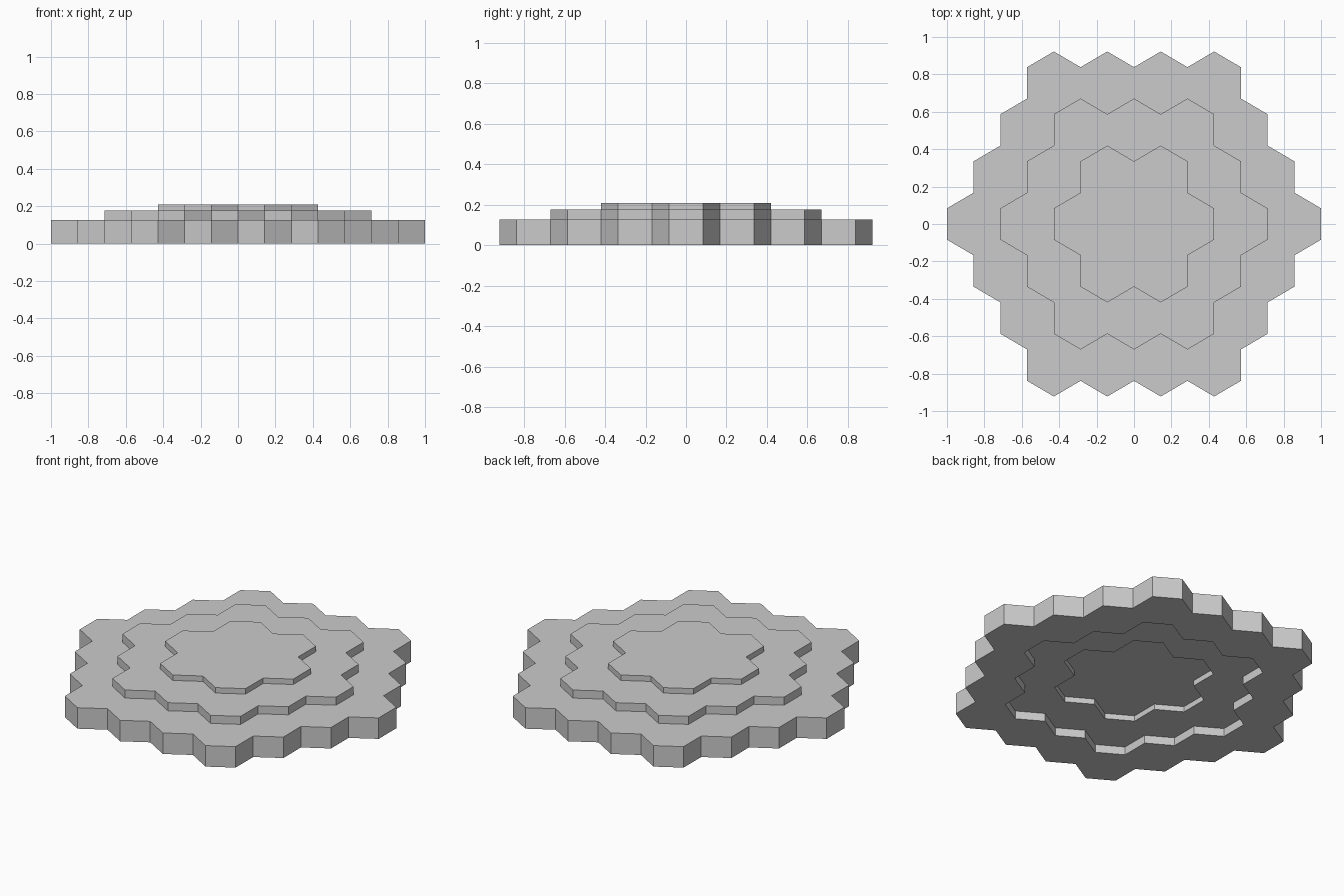
import bpy, bmesh, math

if "Cube" in bpy.data.objects:
    bpy.data.objects.remove(bpy.data.objects["Cube"])

W = 2 / 7            # cell width along x
R = 0.1677           # cell centre to tip along y
THICK = 0.127        # plate thickness
LIFT = [0.082, 0.082, 0.049, 0.0]   # underside height for each ring
RADIUS = 3

# neighbour across each side, counter-clockwise from the right-hand side
SIDES = [(1, 0), (0, 1), (-1, 1), (-1, 0), (0, -1), (1, -1)]
# cell corners, side i runs from corner i to corner i + 1
CORNERS = [(W / 2, -R / 2), (W / 2, R / 2), (0, R),
           (-W / 2, R / 2), (-W / 2, -R / 2), (0, -R)]


def ring(q, r):
    return max(abs(q), abs(r), abs(q + r))


bm = bmesh.new()


def face(points):
    bm.faces.new([bm.verts.new(p) for p in points])


span = range(-RADIUS, RADIUS + 1)
for q, r in [(q, r) for q in span for r in span if ring(q, r) <= RADIUS]:
    low = LIFT[ring(q, r)]
    high = low + THICK
    pts = [((q + r / 2) * W + x, r * 1.5 * R + y) for x, y in CORNERS]
    # top and underside of the cell
    face([(x, y, high) for x, y in pts])
    face([(x, y, low) for x, y in reversed(pts)])
    for i, (dq, dr) in enumerate(SIDES):
        a, b = pts[i], pts[(i + 1) % 6]
        k = ring(q + dq, r + dr)
        if k > RADIUS:                      # outer rim wall
            face([(*a, low), (*b, low), (*b, high), (*a, high)])
        elif LIFT[k] < low:                 # step above and recess wall below
            nlow = LIFT[k]
            nhigh = nlow + THICK
            face([(*a, nhigh), (*b, nhigh), (*b, high), (*a, high)])
            face([(*b, nlow), (*a, nlow), (*a, low), (*b, low)])

# weld the cells into one plate and merge the flat areas
bmesh.ops.remove_doubles(bm, verts=bm.verts, dist=1e-4)
bmesh.ops.recalc_face_normals(bm, faces=bm.faces)
bmesh.ops.dissolve_limit(bm, angle_limit=math.radians(1),
                         verts=bm.verts, edges=bm.edges)

mesh = bpy.data.meshes.new("stepped_hex_plate")
bm.to_mesh(mesh)
bm.free()
plate = bpy.data.objects.new("stepped_hex_plate", mesh)
bpy.context.collection.objects.link(plate)
